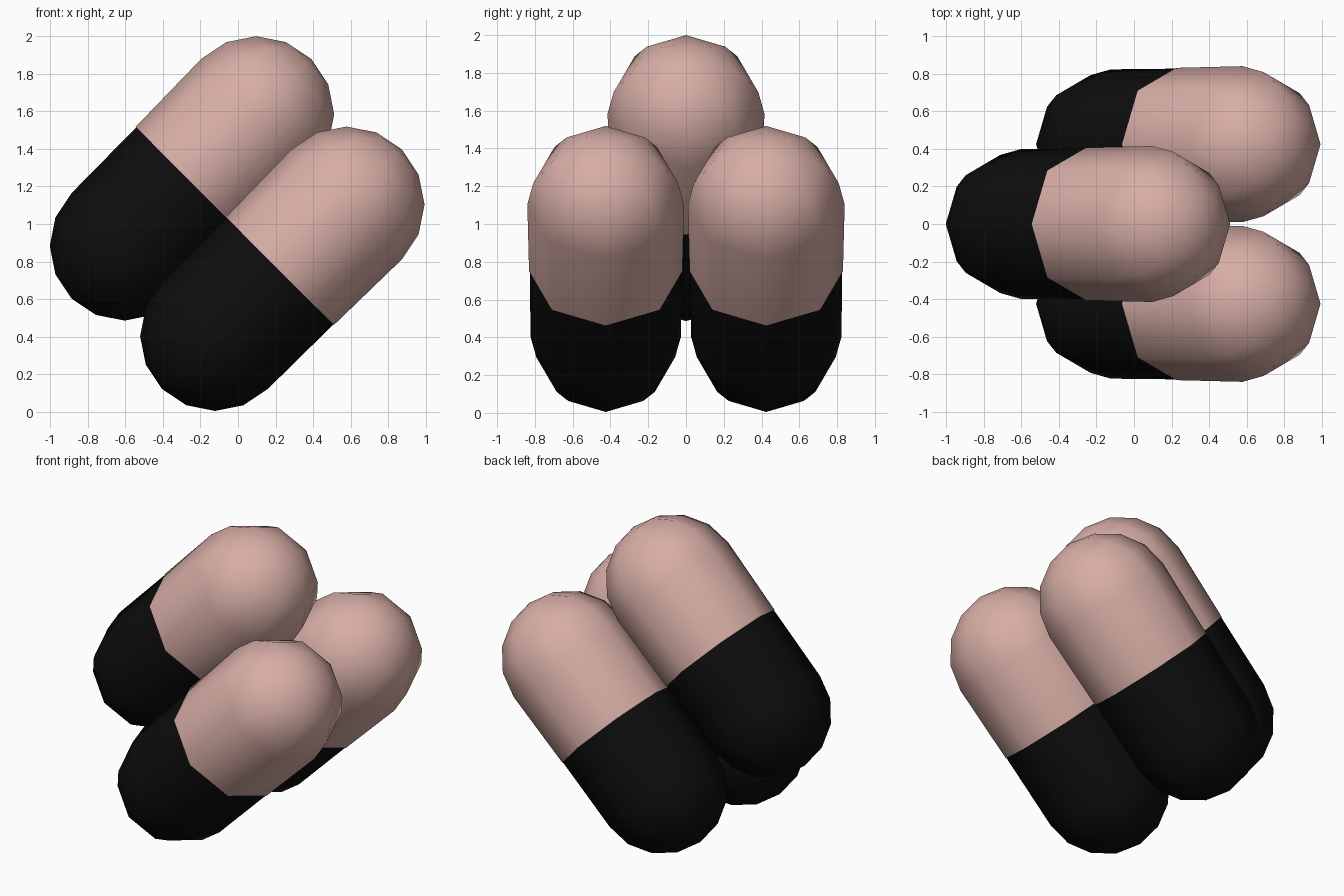
import bpy, bmesh
from math import sin, cos, pi, radians
from mathutils import Matrix, Vector

default = bpy.data.objects.get("Cube")
if default:
    bpy.data.objects.remove(default, do_unlink=True)


def make_material(name, rgb):
    mat = bpy.data.materials.new(name)
    mat.use_nodes = True
    mat.diffuse_color = (*rgb, 1)
    mat.node_tree.nodes["Principled BSDF"].inputs["Base Color"].default_value = (*rgb, 1)
    return mat


pink = make_material("dusty pink", (0.68, 0.42, 0.38))
black = make_material("black", (0.004, 0.004, 0.004))

SIDES = 8
TILT = Matrix.Rotation(radians(45), 4, "Y")


def half_capsule(name, mat, seam_radius, dome_radius, length, direction, centre):
    """Closed half: flat seam, slightly flared wall and a faceted dome."""
    dome_base = length - dome_radius
    profile = [(0, 0), (seam_radius, 0)]
    for i in range(5):
        a = i * pi / 8
        profile.append((dome_radius * cos(a), dome_base + dome_radius * sin(a)))
    bm = bmesh.new()
    verts = [bm.verts.new((r, 0, direction * h)) for r, h in profile]
    edges = [bm.edges.new(pair) for pair in zip(verts, verts[1:])]
    bmesh.ops.spin(bm, geom=verts + edges, cent=(0, 0, 0), axis=(0, 0, 1),
                   angle=2 * pi, steps=SIDES, use_duplicate=False)
    bmesh.ops.remove_doubles(bm, verts=bm.verts, dist=0.0005)
    bmesh.ops.recalc_face_normals(bm, faces=bm.faces)
    mesh = bpy.data.meshes.new(name)
    bm.to_mesh(mesh)
    bm.free()
    mesh.materials.append(mat)
    obj = bpy.data.objects.new(name, mesh)
    bpy.context.collection.objects.link(obj)
    obj.matrix_world = TILT @ Matrix.Translation(centre)
    return obj


# Three parallel capsules: two side by side and one resting above them
halves = []
for place, across, y in (("front", -0.372, -0.425),
                         ("back", -0.372, 0.425),
                         ("upper", -1.052, 0)):
    seam = Vector((across, y, 0.688))
    halves.append(half_capsule(place + "_capsule_top", pink, 0.406, 0.415, 0.916, 1, seam))
    halves.append(half_capsule(place + "_capsule_bottom", black, 0.402, 0.398, 0.888, -1, seam))

# Smooth walls and domes, sharp seam
bpy.ops.object.select_all(action="DESELECT")
for obj in halves:
    obj.select_set(True)
bpy.context.view_layer.objects.active = halves[0]
bpy.ops.object.shade_smooth_by_angle(angle=radians(60))
